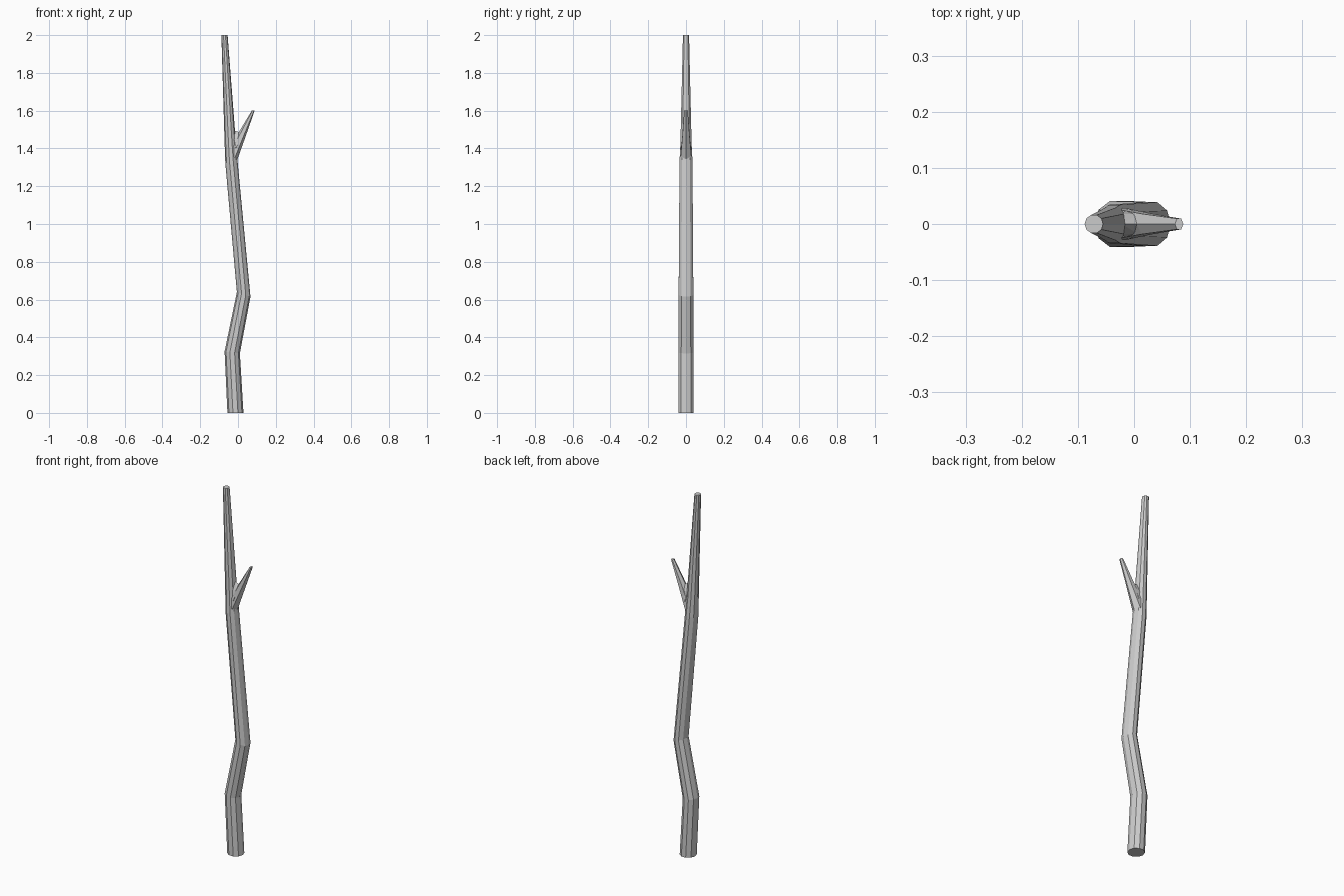
import bpy, bmesh, math

if "Cube" in bpy.data.objects:
    bpy.data.objects.remove(bpy.data.objects["Cube"])


def make_object(name, bm):
    bmesh.ops.recalc_face_normals(bm, faces=bm.faces[:])
    mesh = bpy.data.meshes.new(name)
    bm.to_mesh(mesh)
    bm.free()
    obj = bpy.data.objects.new(name, mesh)
    bpy.context.collection.objects.link(obj)
    return obj


def loft(name, sections, sides):
    """Each section: left x, left z, right x, right z, radius in y."""
    bm = bmesh.new()
    rings = []
    for xl, zl, xr, zr, ry in sections:
        ring = []
        for i in range(sides):
            a = 2 * math.pi * i / sides
            t = (1 + math.cos(a)) / 2
            ring.append(bm.verts.new((xl + (xr - xl) * t, ry * math.sin(a), zl + (zr - zl) * t)))
        rings.append(ring)
    for r0, r1 in zip(rings, rings[1:]):
        for i in range(sides):
            j = (i + 1) % sides
            bm.faces.new((r0[i], r0[j], r1[j], r1[i]))
    bm.faces.new(rings[0][::-1])
    bm.faces.new(rings[-1])
    return make_object(name, bm)


# Crooked main stem, running up into the long limb
stem = loft("stem", [
    (-0.056, 0.00, 0.029, 0.00, 0.043),
    (-0.071, 0.325, 0.010, 0.315, 0.043),
    (-0.006, 0.64, 0.066, 0.615, 0.041),
    (-0.067, 1.32, -0.003, 1.34, 0.036),
    (-0.071, 1.43, -0.011, 1.43, 0.031),
    (-0.088, 2.00, -0.055, 2.00, 0.017),
], 10)

# Short side branch
branch = loft("side_branch", [
    (-0.058, 1.373, -0.002, 1.345, 0.033),
    (0.004, 1.485, 0.043, 1.471, 0.021),
    (0.073, 1.60, 0.088, 1.60, 0.011),
], 6)

# Small web filling the crotch of the fork
bm = bmesh.new()
for p in [(-0.022, 0, 1.496), (0.006, 0, 1.486), (0.015, 0, 1.44), (-0.035, 0, 1.42)]:
    bm.verts.new(p)
for s in (-1, 1):
    bm.verts.new((-0.022, s * 0.018, 1.455))
    bm.verts.new((0.008, s * 0.018, 1.455))
    bm.verts.new((-0.010, s * 0.028, 1.40))
bmesh.ops.convex_hull(bm, input=bm.verts[:])
web = make_object("fork_web", bm)

# Merge the fork into one surface
for part in (branch, web):
    mod = stem.modifiers.new("join_" + part.name, 'BOOLEAN')
    mod.operation = 'UNION'
    mod.solver = 'EXACT'
    mod.object = part
bpy.context.view_layer.objects.active = stem
stem.select_set(True)
for mod in list(stem.modifiers):
    bpy.ops.object.modifier_apply(modifier=mod.name)
for part in (branch, web):
    bpy.data.objects.remove(part)
stem.name = "forked_stick"
